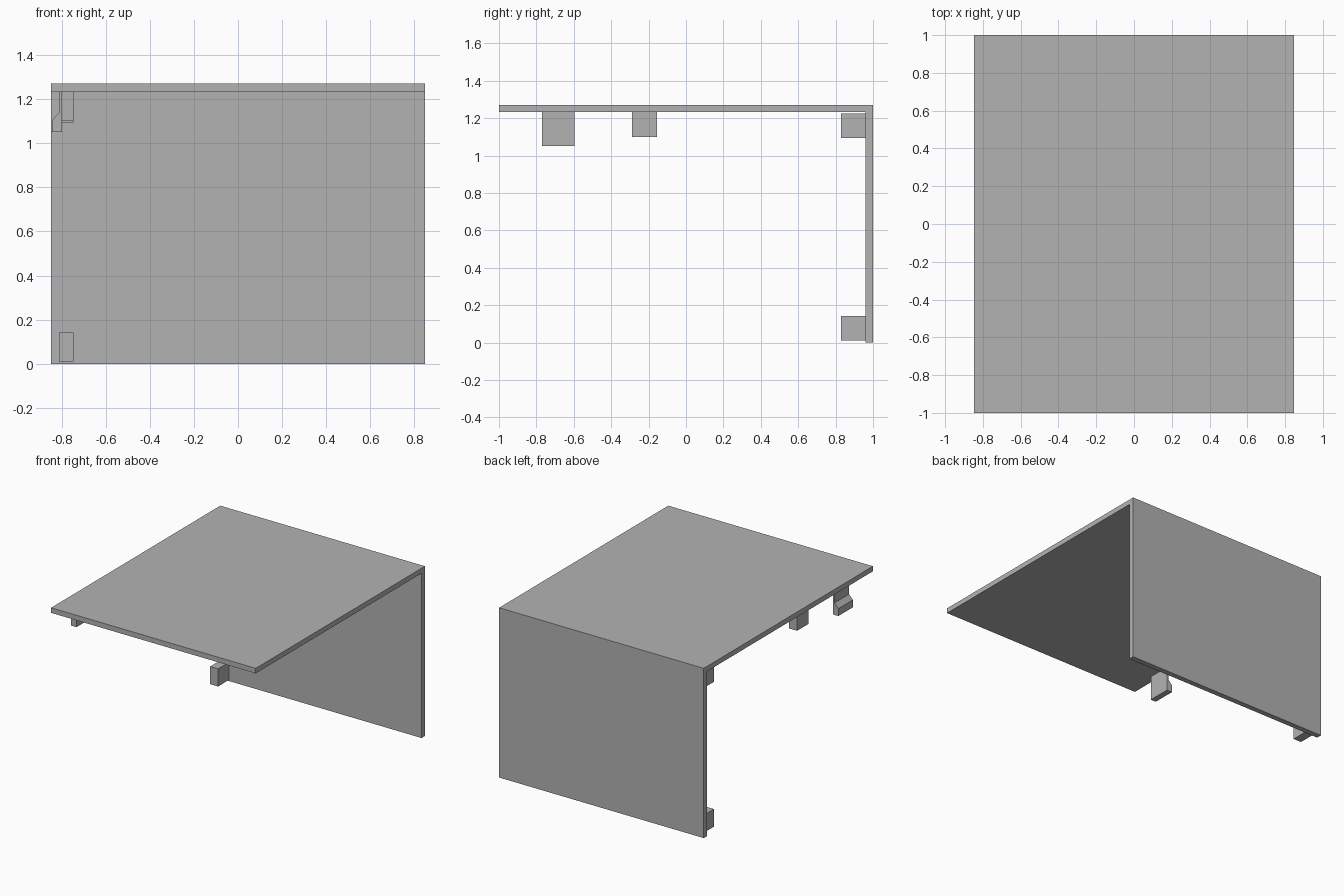
import bpy
import bmesh
from mathutils import Vector

default = bpy.data.objects.get("Cube")
if default:
    bpy.data.objects.remove(default, do_unlink=True)

# Single plain grey finish
grey = bpy.data.materials.new("plain_grey")
grey.use_nodes = True
grey.diffuse_color = (0.448, 0.448, 0.448, 1)
grey.node_tree.nodes["Principled BSDF"].inputs["Base Color"].default_value = grey.diffuse_color


def extrude_profile(name, points, offset):
    """Fill a closed outline and extrude it along offset."""
    bm = bmesh.new()
    face = bm.faces.new([bm.verts.new(p) for p in points])
    result = bmesh.ops.extrude_face_region(bm, geom=[face], use_keep_orig=True)
    moved = [v for v in result["geom"] if isinstance(v, bmesh.types.BMVert)]
    bmesh.ops.translate(bm, verts=moved, vec=Vector(offset))
    bmesh.ops.recalc_face_normals(bm, faces=bm.faces[:])
    mesh = bpy.data.meshes.new(name)
    bm.to_mesh(mesh)
    bm.free()
    mesh.materials.append(grey)
    obj = bpy.data.objects.new(name, mesh)
    bpy.context.collection.objects.link(obj)
    return obj


HALF_WIDTH = 0.847
TOP, UNDERSIDE = 1.27, 1.232
BACK, INNER = 1.0, 0.96

# Top board and back board folded from one L-shaped section
section = [(-BACK, TOP), (BACK, TOP), (BACK, 0), (INNER, 0),
           (INNER, UNDERSIDE), (-BACK, UNDERSIDE)]
extrude_profile("folded_panel", [(-HALF_WIDTH, y, z) for y, z in section],
                (2 * HALF_WIDTH, 0, 0))

# Square mounting tabs along one side: name, y range, z range
TAB_LEFT, TAB_RIGHT = -0.811, -0.745
tabs = [
    ("top_tab", -0.29, -0.155, 1.1, UNDERSIDE),
    ("upper_back_tab", 0.828, INNER, 1.094, 1.225),
    ("lower_back_tab", 0.828, INNER, 0.01, 0.142),
]
for name, y0, y1, z0, z1 in tabs:
    outline = [(y0, z0), (y1, z0), (y1, z1), (y0, z1)]
    extrude_profile(name, [(TAB_LEFT, y, z) for y, z in outline],
                    (TAB_RIGHT - TAB_LEFT, 0, 0))

# Snap hook with a thin neck and a sloped foot
hook = [(-0.798, UNDERSIDE), (-0.798, 1.05), (-0.843, 1.05),
        (-0.843, 1.105), (-0.811, 1.14), (-0.811, UNDERSIDE)]
extrude_profile("snap_hook", [(x, -0.77, z) for x, z in hook], (0, 0.173, 0))
